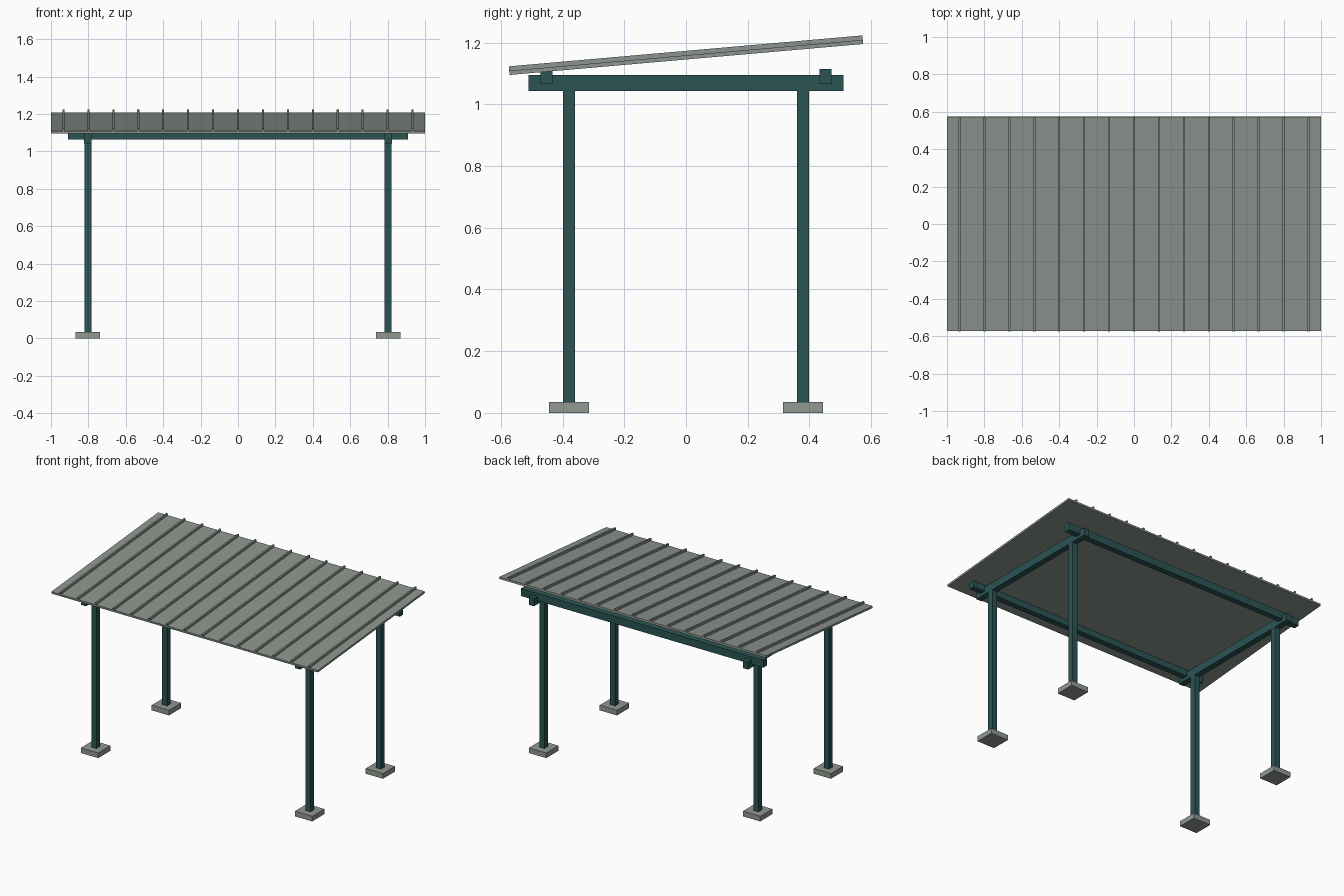
import bpy, bmesh, math
from mathutils import Matrix, Vector

if "Cube" in bpy.data.objects:
    bpy.data.objects.remove(bpy.data.objects["Cube"])


def material(name, rgb):
    m = bpy.data.materials.new(name)
    m.diffuse_color = (*rgb, 1.0)
    m.use_nodes = True
    m.node_tree.nodes["Principled BSDF"].inputs["Base Color"].default_value = m.diffuse_color
    return m


ROOF = material("grey green sheet metal", (0.262, 0.296, 0.268))
STEEL = material("dark teal steel", (0.025, 0.088, 0.088))
CONCRETE = material("grey concrete", (0.285, 0.315, 0.285))


def boxes(name, mat, items, transform=None):
    """One object made of boxes, each given as (centre, size)."""
    bm = bmesh.new()
    for centre, size in items:
        m = Matrix.Translation(Vector(centre)) @ Matrix.Diagonal((*size, 1.0))
        bmesh.ops.create_cube(bm, size=1.0, matrix=m)
    if transform:
        bm.transform(transform)
    mesh = bpy.data.meshes.new(name)
    bm.to_mesh(mesh)
    bm.free()
    mesh.materials.append(mat)
    obj = bpy.data.objects.new(name, mesh)
    bpy.context.collection.objects.link(obj)
    return obj


POST_X, POST_Y = 0.803, 0.379
FOOT_H, BEAM_Z = 0.035, 1.043

# Footings and posts at the four corners
for sx, side in ((-1, "left"), (1, "right")):
    for sy, end in ((-1, "front"), (1, "back")):
        x, y = sx * POST_X, sy * POST_Y
        boxes(f"footing_{end}_{side}", CONCRETE,
              [((x, y, FOOT_H / 2), (0.13, 0.13, FOOT_H))])
        boxes(f"post_{end}_{side}", STEEL,
              [((x, y, (FOOT_H + BEAM_Z) / 2), (0.038, 0.039, BEAM_Z - FOOT_H))])
    # Cross beam resting on each pair of posts
    boxes(f"cross_beam_{side}", STEEL,
          [((sx * POST_X, 0, BEAM_Z + 0.026), (0.039, 1.02, 0.052))])

# Long purlins notched over the cross beams
for sy, end in ((-1, "front"), (1, "back")):
    boxes(f"purlin_{end}", STEEL, [((0, sy * 0.452, 1.09), (1.82, 0.039, 0.05))])

# Pitched roof: side-by-side sheets, each with a standing rib
PANELS, LENGTH, SHEET, RIB = 15, 1.15, 0.0135, 0.0145
pitch = 2.0 / PANELS
tilt = Matrix.Translation((0, 0, 1.1585)) @ Matrix.Rotation(math.radians(5), 4, 'X')
centres = [-1 + pitch * (i + 0.5) for i in range(PANELS)]
boxes("roof_sheets", ROOF,
      [((x, 0, -SHEET / 2), (pitch, LENGTH, SHEET)) for x in centres], tilt)
boxes("roof_ribs", ROOF,
      [((x, 0, RIB / 2), (0.011, LENGTH, RIB)) for x in centres], tilt)
